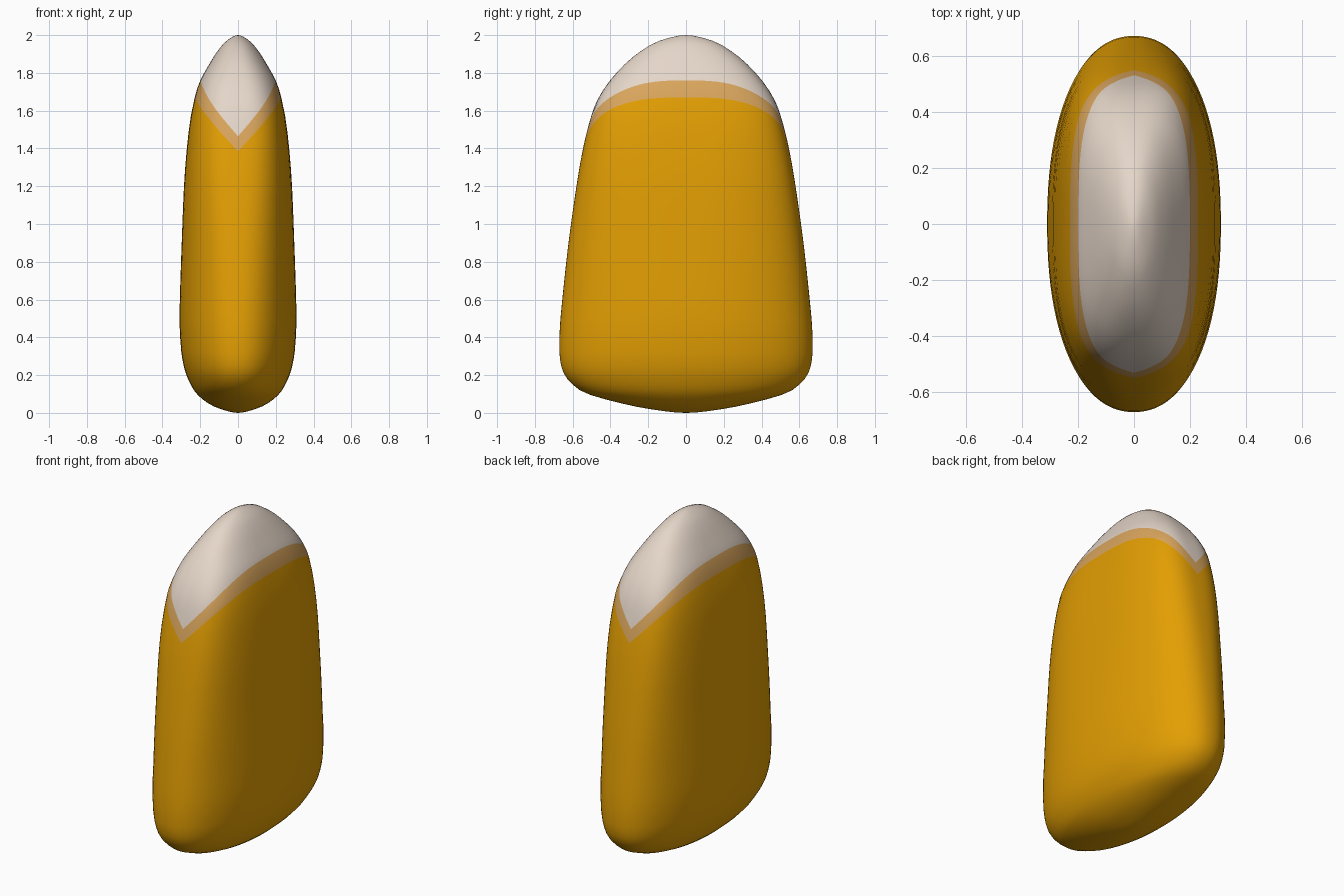
import bpy, bmesh, math

if "Cube" in bpy.data.objects:
    bpy.data.objects.remove(bpy.data.objects["Cube"])

# Body profile: height, half width in x, half width in y
PROFILE = [(0.0, 0, 0), (0.02, 0.09, 0.19), (0.05, 0.157, 0.34), (0.10, 0.218, 0.52),
           (0.15, 0.25, 0.60), (0.22, 0.28, 0.652), (0.32, 0.30, 0.67), (0.45, 0.309, 0.668),
           (0.6, 0.308, 0.655), (0.9, 0.298, 0.622), (1.2, 0.286, 0.58), (1.4, 0.271, 0.545),
           (1.55, 0.253, 0.508), (1.65, 0.234, 0.472), (1.75, 0.204, 0.41), (1.85, 0.15, 0.32),
           (1.92, 0.105, 0.232), (1.97, 0.06, 0.14), (2.0, 0, 0)]
# Cross-section squareness by height (2 is an ellipse)
SQUARENESS = [(0.0, 2.1), (0.3, 2.2), (0.6, 2.25), (1.0, 2.5), (1.4, 2.9), (1.6, 3.1),
              (1.75, 2.8), (1.9, 2.3), (2.0, 2.0)]
SEGMENTS = 96


def catmull(a, b, c, d, t):
    return 0.5 * (2 * b + (c - a) * t + (2 * a - 5 * b + 4 * c - d) * t * t
                  + (3 * b - a - 3 * c + d) * t ** 3)


# Smooth the profile; mirrored end points keep both poles round
z, rx, ry = zip(*PROFILE)
pts = [(z[1], -rx[1], -ry[1])] + PROFILE + [(z[-2], -rx[-2], -ry[-2])]
dense = []
for i in range(1, len(pts) - 2):
    for k in range(12):
        dense.append([catmull(*(pts[i + j][n] for j in (-1, 0, 1, 2)), k / 12) for n in range(3)])
dense.append(list(PROFILE[-1]))


def lookup(table, h):
    for a, b in zip(table, table[1:]):
        if a[0] <= h <= b[0] and b[0] > a[0]:
            f = (h - a[0]) / (b[0] - a[0])
            return [u + f * (v - u) for u, v in zip(a[1:], b[1:])]
    return [0] * (len(table[0]) - 1)


def section(theta, p):
    """Point on a unit rounded-square outline."""
    c, s = math.cos(theta), math.sin(theta)
    r = (abs(c) ** p + abs(s) ** p) ** (-1 / p)
    return c * r, s * r


def column(theta):
    """Heights up one side; the colour borders dip at front and back."""
    side = abs(section(theta, 3.0)[0])
    low, high = 1.385 + 0.285 * side, 1.465 + 0.295 * side
    body = [0.32 * (1 - math.cos(math.pi / 2 * k / 14)) for k in range(1, 15)]
    body += [0.32 + (low - 0.32) * k / 14 for k in range(1, 15)]
    band = [low + (high - low) * k / 2 for k in (1, 2)]
    cap = [high + (2 - high) * math.sin(math.pi / 2 * k / 14) for k in range(1, 14)]
    return body + band + cap


BODY_ROWS, BAND_ROWS = 28, 30

bm = bmesh.new()
cols = []
for s in range(SEGMENTS):
    th = 2 * math.pi * s / SEGMENTS
    col = []
    for h in column(th):
        a, b = lookup(dense, h)
        px, py = section(th, lookup(SQUARENESS, h)[0])
        col.append(bm.verts.new((a * px, b * py, h)))
    cols.append(col)
bottom, top = bm.verts.new((0, 0, 0)), bm.verts.new((0, 0, 2))

for s in range(SEGMENTS):
    p, q = cols[s], cols[(s + 1) % SEGMENTS]
    bm.faces.new((bottom, q[0], p[0]))
    for r in range(len(p) - 1):
        f = bm.faces.new((p[r], q[r], q[r + 1], p[r + 1]))
        f.material_index = 0 if r + 1 < BODY_ROWS else 1 if r + 1 < BAND_ROWS else 2
    bm.faces.new((p[-1], q[-1], top)).material_index = 2
for f in bm.faces:
    f.smooth = True
bmesh.ops.recalc_face_normals(bm, faces=bm.faces)

mesh = bpy.data.meshes.new("kernel")
bm.to_mesh(mesh)
bm.free()
for name, colour in (("golden orange", (0.77, 0.345, 0.001, 1)),
                     ("tan band", (0.70, 0.38, 0.11, 1)),
                     ("cream tip", (0.78, 0.67, 0.58, 1))):
    m = bpy.data.materials.new(name)
    m.diffuse_color = colour
    m.use_nodes = True
    m.node_tree.nodes["Principled BSDF"].inputs["Base Color"].default_value = m.diffuse_color
    mesh.materials.append(m)
bpy.context.collection.objects.link(bpy.data.objects.new("kernel", mesh))
